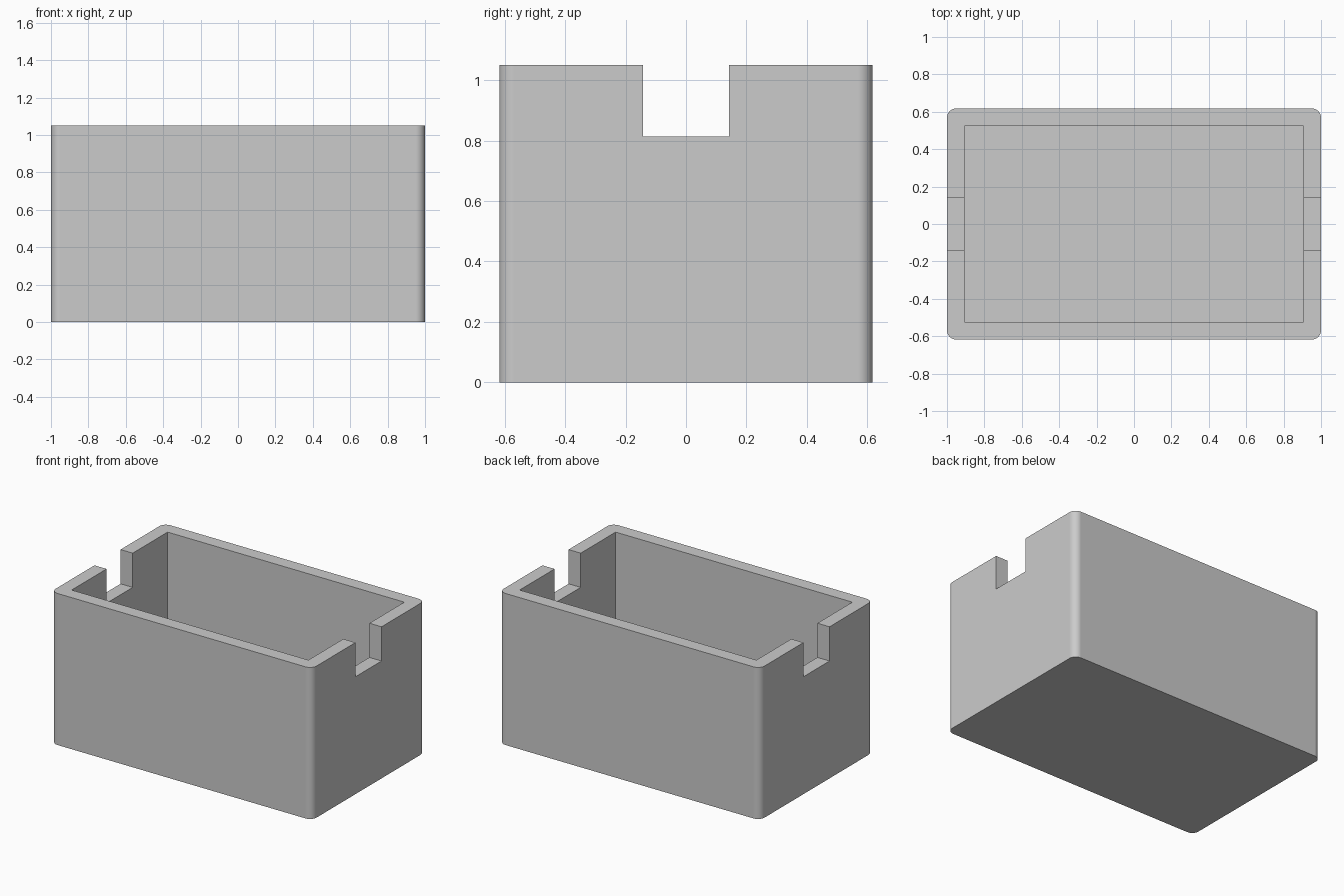
import bpy
import bmesh

if "Cube" in bpy.data.objects:
    bpy.data.objects.remove(bpy.data.objects["Cube"], do_unlink=True)

WIDTH, DEPTH, HEIGHT = 2.0, 1.236, 1.05
WALL = 0.093
NOTCH_WIDTH, NOTCH_BOTTOM = 0.286, 0.813
CORNER = 0.05

# Single grey finish
grey = bpy.data.materials.new("plain grey")
grey.use_nodes = True
colour = (0.6, 0.6, 0.6, 1)
grey.diffuse_color = colour
grey.node_tree.nodes["Principled BSDF"].inputs["Base Color"].default_value = colour


def block(name, size_x, size_y, bottom, top, corner=0):
    """Box centred on the z axis, with optional rounded upright edges."""
    bm = bmesh.new()
    bmesh.ops.create_cube(bm, size=1)
    for v in bm.verts:
        v.co.x *= size_x
        v.co.y *= size_y
        v.co.z = top if v.co.z > 0 else bottom
    if corner:
        upright = [e for e in bm.edges
                   if abs(e.verts[0].co.z - e.verts[1].co.z) > 0.1]
        bmesh.ops.bevel(bm, geom=upright, offset=corner, segments=8,
                        profile=0.5, affect='EDGES')
    mesh = bpy.data.meshes.new(name)
    bm.to_mesh(mesh)
    bm.free()
    mesh.materials.append(grey)
    obj = bpy.data.objects.new(name, mesh)
    bpy.context.collection.objects.link(obj)
    return obj


# Rounded outer body, hollow and pair of end notches
box = block("open_box", WIDTH, DEPTH, 0, HEIGHT, CORNER)
cutters = [
    block("cavity_cutter", WIDTH - 2 * WALL, DEPTH - 2 * WALL, WALL, HEIGHT + 0.2),
    block("notch_cutter", WIDTH + 0.4, NOTCH_WIDTH, NOTCH_BOTTOM, HEIGHT + 0.3),
]

bpy.ops.object.select_all(action='DESELECT')
box.select_set(True)
bpy.context.view_layer.objects.active = box
for cutter in cutters:
    cut = box.modifiers.new(cutter.name, 'BOOLEAN')
    cut.operation = 'DIFFERENCE'
    cut.solver = 'EXACT'
    cut.object = cutter
    bpy.ops.object.modifier_apply(modifier=cut.name)
    bpy.data.objects.remove(cutter, do_unlink=True)

# Smooth corners, with flat walls and crisp rims
bpy.ops.object.shade_smooth_by_angle(angle=0.52)
normals = box.modifiers.new("flat_walls", 'WEIGHTED_NORMAL')
normals.keep_sharp = True
